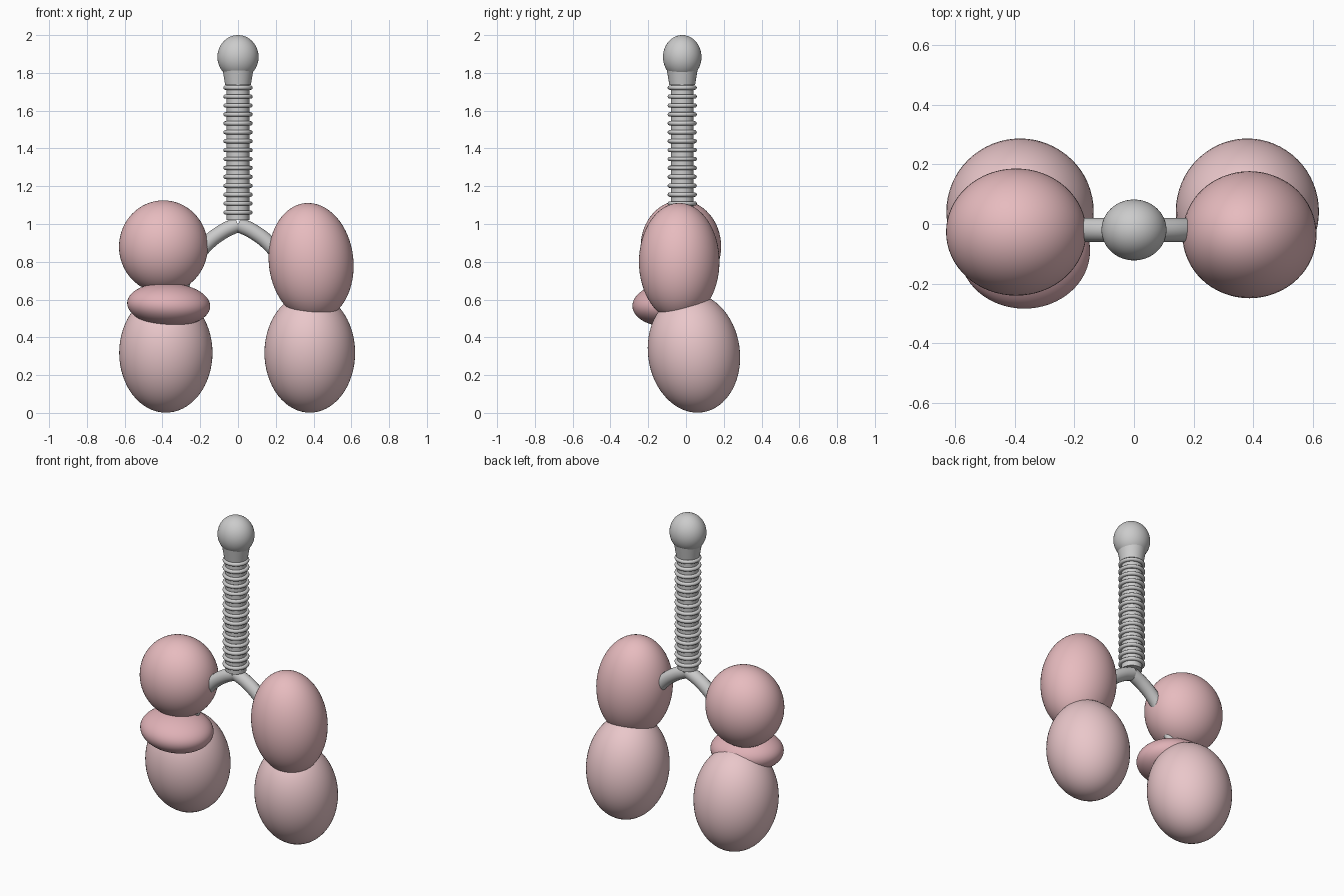
import bpy
from math import radians

if "Cube" in bpy.data.objects:
    bpy.data.objects.remove(bpy.data.objects["Cube"])

TRACHEA_Y = -0.02


def material(name, color):
    m = bpy.data.materials.new(name)
    m.diffuse_color = (*color, 1)
    m.use_nodes = True
    m.node_tree.nodes["Principled BSDF"].inputs["Base Color"].default_value = m.diffuse_color
    return m


upper_pink = material("upper_pink", (0.80, 0.50, 0.52))
middle_pink = material("middle_pink", (0.74, 0.44, 0.47))
lower_pink = material("lower_pink", (0.82, 0.57, 0.59))


def finish(name, mat=None):
    ob = bpy.context.object
    ob.name = name
    if mat:
        ob.data.materials.append(mat)
    bpy.ops.object.shade_smooth_by_angle(angle=radians(40))
    return ob


def ellipsoid(name, center, radii, tilt=(0, 0), mat=None):
    bpy.ops.mesh.primitive_uv_sphere_add(
        segments=64, ring_count=32, location=center,
        rotation=(radians(tilt[0]), radians(tilt[1]), 0))
    bpy.context.object.scale = radii
    return finish(name, mat)


def tube(name, points, radius):
    curve = bpy.data.curves.new(name, 'CURVE')
    curve.dimensions = '3D'
    curve.bevel_depth = radius
    curve.bevel_resolution = 6
    curve.use_fill_caps = True
    spline = curve.splines.new('BEZIER')
    spline.bezier_points.add(len(points) - 1)
    for bp, co in zip(spline.bezier_points, points):
        bp.co = co
        bp.handle_left_type = bp.handle_right_type = 'AUTO'
    ob = bpy.data.objects.new(name, curve)
    bpy.context.collection.objects.link(ob)


# Lobes of the lung on -x (three) and on +x (two)
ellipsoid("right_upper_lobe", (-0.395, -0.027, 0.88), (0.235, 0.213, 0.245), (0, 0), upper_pink)
ellipsoid("right_middle_lobe", (-0.367, -0.09, 0.573), (0.22, 0.194, 0.115), (3, 3), middle_pink)
ellipsoid("right_lower_lobe", (-0.382, 0.042, 0.318), (0.247, 0.243, 0.318), (8, 0), lower_pink)
ellipsoid("left_upper_lobe", (0.387, -0.036, 0.80), (0.224, 0.213, 0.312), (0, -6), upper_pink)
ellipsoid("left_lower_lobe", (0.38, 0.042, 0.318), (0.24, 0.243, 0.318), (8, 0), lower_pink)

# Windpipe with its rings
bpy.ops.mesh.primitive_cylinder_add(vertices=48, radius=0.06, depth=0.80,
                                    location=(0, TRACHEA_Y, 1.42))
finish("windpipe")
for i in range(15):
    bpy.ops.mesh.primitive_torus_add(
        major_segments=48, minor_segments=12, major_radius=0.066,
        minor_radius=0.0115, location=(0, TRACHEA_Y, 1.061 + i * 0.0472))
    finish(f"windpipe_ring_{i + 1}")

# Voice box: rounded bulb on a tapered collar
bpy.ops.mesh.primitive_cone_add(vertices=48, radius1=0.068, radius2=0.083,
                                depth=0.09, location=(0, TRACHEA_Y, 1.78))
finish("voice_box_collar")
ellipsoid("voice_box", (0, TRACHEA_Y, 1.884), (0.109, 0.102, 0.116))

# Branching airways running down inside each lung
for side, s in (("right", -1), ("left", 1)):
    tube(f"{side}_bronchus",
         [(0, TRACHEA_Y, 0.998), (s * 0.08, TRACHEA_Y, 0.96),
          (s * 0.17, TRACHEA_Y, 0.89), (s * 0.24, TRACHEA_Y, 0.80)], 0.04)
    tube(f"{side}_lower_airway",
         [(s * 0.23, TRACHEA_Y, 0.81), (s * 0.29, -0.02, 0.66),
          (s * 0.34, 0.02, 0.45)], 0.028)
